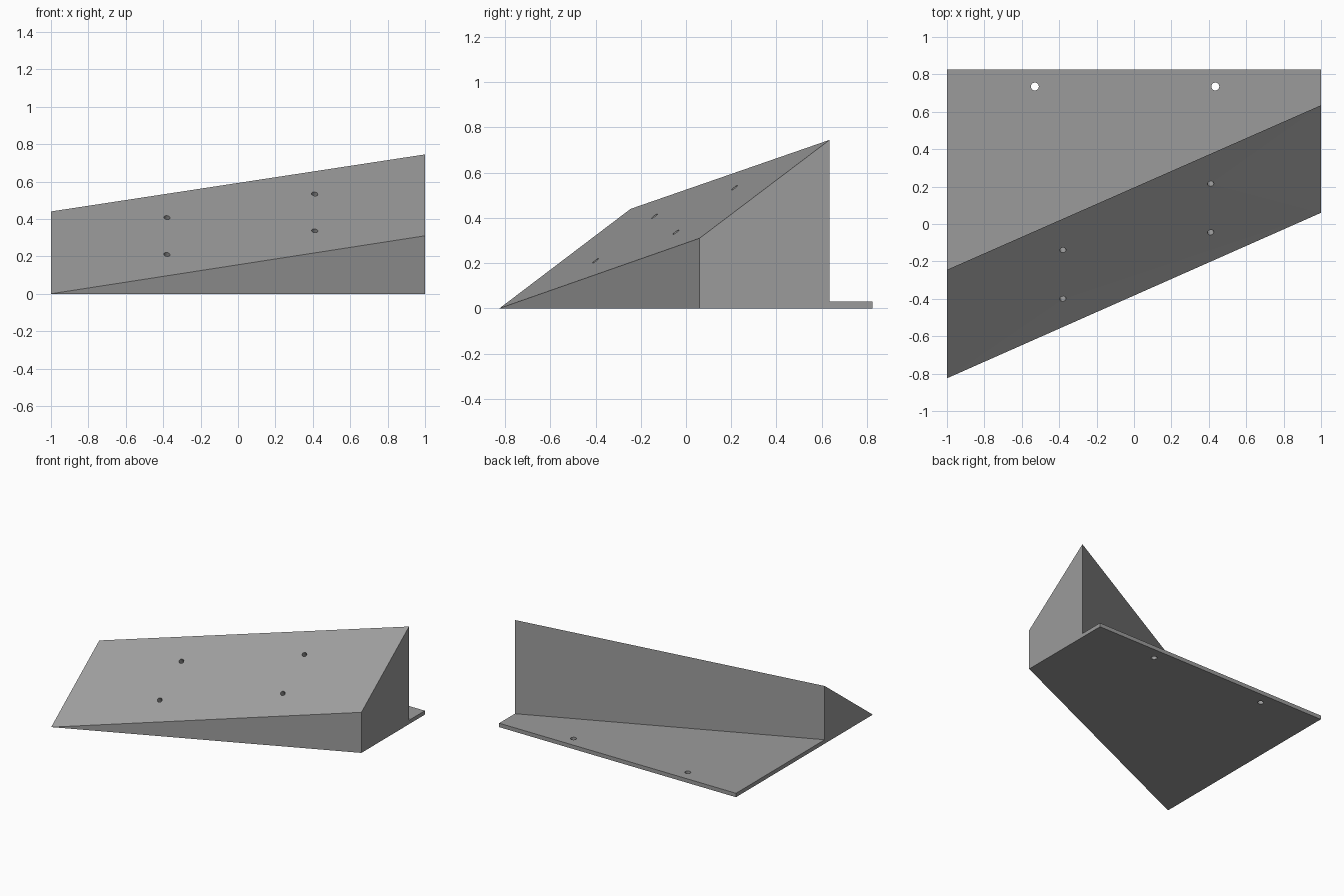
import bpy
from mathutils import Vector

if "Cube" in bpy.data.objects:
    bpy.data.objects.remove(bpy.data.objects["Cube"])

grey = bpy.data.materials.new("mid grey")
grey.diffuse_color = (0.33, 0.33, 0.33, 1)
grey.use_nodes = True
grey.node_tree.nodes["Principled BSDF"].inputs["Base Color"].default_value = grey.diffuse_color

# End profiles (y, z): front toe, ridge, wall foot, plate back top, plate back bottom
left = [(-0.825, 0), (-0.245, 0.44), (-0.245, 0.03), (0.825, 0.03), (0.825, 0)]
# The right end has one more point: the raised toe above the floor corner
right = [(0.06, 0.31), (0.635, 0.745), (0.635, 0.03), (0.825, 0.03), (0.825, 0), (0.06, 0)]
verts = [(-1, y, z) for y, z in left] + [(1, y, z) for y, z in right]
faces = [tuple(range(5)), tuple(range(10, 4, -1))]
faces += [(i, i + 5, i + 6, i + 1) for i in range(4)]   # slope, wall, plate top, plate back
faces += [(4, 9, 10, 0), (0, 10, 5)]                    # underside, triangular front

mesh = bpy.data.meshes.new("angled_mount")
mesh.from_pydata(verts, [], faces)
mesh.materials.append(grey)
body = bpy.data.objects.new("angled_mount", mesh)
bpy.context.collection.objects.link(body)

# Consistent outward normals
bpy.context.view_layer.objects.active = body
body.select_set(True)
bpy.ops.object.mode_set(mode='EDIT')
bpy.ops.mesh.select_all(action='SELECT')
bpy.ops.mesh.normals_make_consistent(inside=False)
bpy.ops.object.mode_set(mode='OBJECT')


def drill(name, pos, axis, radius, depth):
    """Cut a round hole reaching depth to both sides of pos along axis."""
    bpy.ops.mesh.primitive_cylinder_add(
        vertices=24, radius=radius, depth=2 * depth, location=pos,
        rotation=axis.to_track_quat('Z', 'Y').to_euler())
    cutter = bpy.context.object
    cutter.name = name
    cutter.data.materials.append(grey)
    cutter.hide_render = True
    cutter.display_type = 'WIRE'
    mod = body.modifiers.new(name, 'BOOLEAN')
    mod.operation = 'DIFFERENCE'
    mod.solver = 'EXACT'
    mod.object = cutter
    bpy.context.view_layer.objects.active = body
    bpy.ops.object.modifier_apply(modifier=name)
    bpy.data.objects.remove(cutter)


# Blind screw holes square to the slope
toe, along, up = Vector((-1, -0.825, 0)), Vector((2, 0.885, 0.31)), Vector((0, 0.58, 0.44))
normal = along.cross(up).normalized()
for i, (x, y) in enumerate([(-0.38, -0.14), (-0.38, -0.40), (0.41, 0.215), (0.41, -0.045)]):
    s = (x + 1) / 2
    t = (y - toe.y - s * along.y) / up.y
    drill(f"slope_hole_{i}", toe + along * s + up * t, normal, 0.017, 0.1)

# Through holes in the base plate
for i, x in enumerate((-0.53, 0.435)):
    drill(f"plate_hole_{i}", Vector((x, 0.735, 0.015)), Vector((0, 0, 1)), 0.021, 0.1)
